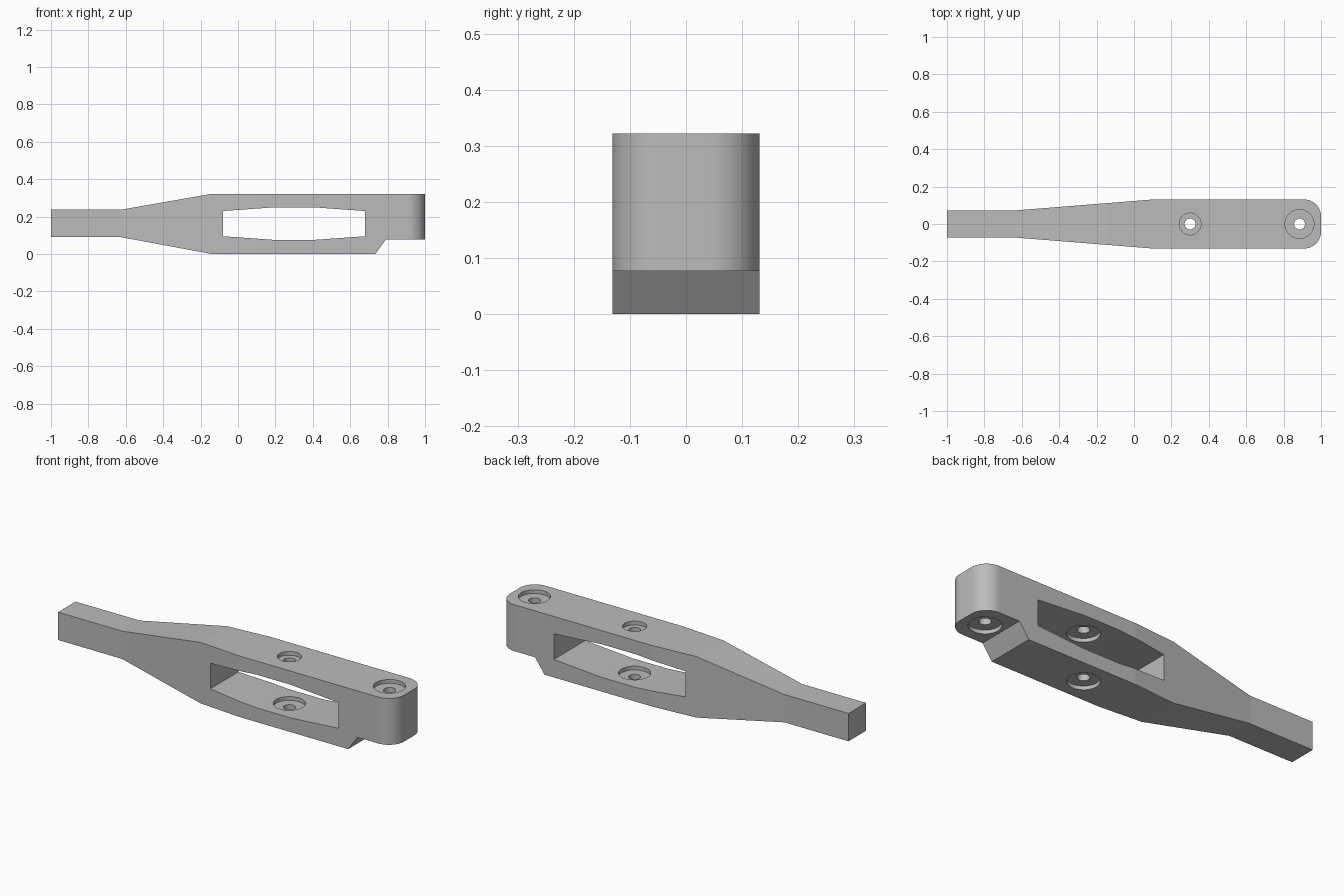
import bpy
import bmesh
import math
from mathutils import Vector

cube = bpy.data.objects.get("Cube")
if cube:
    bpy.data.objects.remove(cube, do_unlink=True)

grey = bpy.data.materials.new("plain grey")
grey.use_nodes = True
colour = (0.5, 0.5, 0.5, 1)
grey.diffuse_color = colour
grey.node_tree.nodes["Principled BSDF"].inputs["Base Color"].default_value = colour


def prism(name, outline, direction):
    """Extrude a closed outline of 3D points along a direction."""
    bm = bmesh.new()
    face = bm.faces.new([bm.verts.new(p) for p in outline])
    top = bmesh.ops.extrude_face_region(bm, geom=[face])["geom"]
    bmesh.ops.translate(bm, vec=direction,
                        verts=[v for v in top if isinstance(v, bmesh.types.BMVert)])
    bmesh.ops.recalc_face_normals(bm, faces=bm.faces)
    mesh = bpy.data.meshes.new(name)
    bm.to_mesh(mesh)
    bm.free()
    obj = bpy.data.objects.new(name, mesh)
    bpy.context.collection.objects.link(obj)
    return obj


def side_prism(name, points, half_width):
    return prism(name, [(x, -half_width, z) for x, z in points],
                 Vector((0, 2 * half_width, 0)))


def bore(x, radius, low, high):
    turns = [math.tau * i / 96 for i in range(96)]
    ring = [(x + radius * math.cos(a), radius * math.sin(a), low) for a in turns]
    return prism("bore_cutter", ring, Vector((0, 0, high - low)))


def combine(target, cutter, operation="DIFFERENCE"):
    """Apply a boolean and remove its cutter."""
    cutter.hide_render = True
    mod = target.modifiers.new("cut", "BOOLEAN")
    mod.object, mod.operation, mod.solver = cutter, operation, "EXACT"
    bpy.context.view_layer.objects.active = target
    bpy.ops.object.modifier_apply(modifier=mod.name)
    bpy.data.objects.remove(cutter, do_unlink=True)


# Side silhouette: thin handle, flared body, stepped nose
HEIGHT, STEP = 0.322, 0.077
lever = side_prism("lever_arm", [
    (-1, 0.09), (-0.625, 0.09), (-0.14, 0), (0.735, 0), (0.79, STEP), (1, STEP),
    (1, HEIGHT), (-0.14, HEIGHT), (-0.625, 0.237), (-1, 0.237)], 0.2)

# Plan silhouette: tapered sides and rounded nose corners
HALF, ROUND = 0.131, 0.09
half_plan = [(-1.1, 0.073), (-0.63, 0.073), (0.1, HALF)]
for i in range(25):
    a = math.pi / 2 * (1 - i / 24)
    half_plan.append((1 - ROUND + ROUND * math.cos(a), HALF - ROUND + ROUND * math.sin(a)))
plan = half_plan + [(x, -y) for x, y in reversed(half_plan)]
combine(lever, prism("plan_cutter", [(x, y, -0.1) for x, y in plan],
                     Vector((0, 0, 0.6))), "INTERSECT")

# Window through the body
SLOT_LOW, SLOT_HIGH = 0.075, 0.25
combine(lever, side_prism("window_cutter", [
    (-0.08, 0.095), (0.2, SLOT_LOW), (0.4, SLOT_LOW), (0.68, 0.095),
    (0.68, 0.23), (0.4, SLOT_HIGH), (0.2, SLOT_HIGH), (-0.08, 0.23)], 0.3))

# Bolt holes with shallow counterbores on each face
DEPTH, WIDE = 0.02, 0.077
MID, NOSE = 0.3, 0.885
for x, radius, low, high in [
        (MID, 0.029, -0.1, 0.5),
        (NOSE, 0.029, -0.1, 0.5),
        (MID, 0.058, HEIGHT - DEPTH, 0.5),
        (MID, WIDE, SLOT_LOW - DEPTH, SLOT_HIGH + DEPTH),
        (MID, WIDE, -0.1, DEPTH),
        (NOSE, WIDE, HEIGHT - DEPTH, 0.5),
        (NOSE, WIDE, -0.1, STEP + DEPTH)]:
    combine(lever, bore(x, radius, low, high))

# Smooth the round walls, keep the bends crisp
lever.data.materials.clear()
lever.data.materials.append(grey)
bpy.ops.object.select_all(action="DESELECT")
lever.select_set(True)
bpy.context.view_layer.objects.active = lever
bpy.ops.object.shade_smooth_by_angle(angle=math.radians(4))
